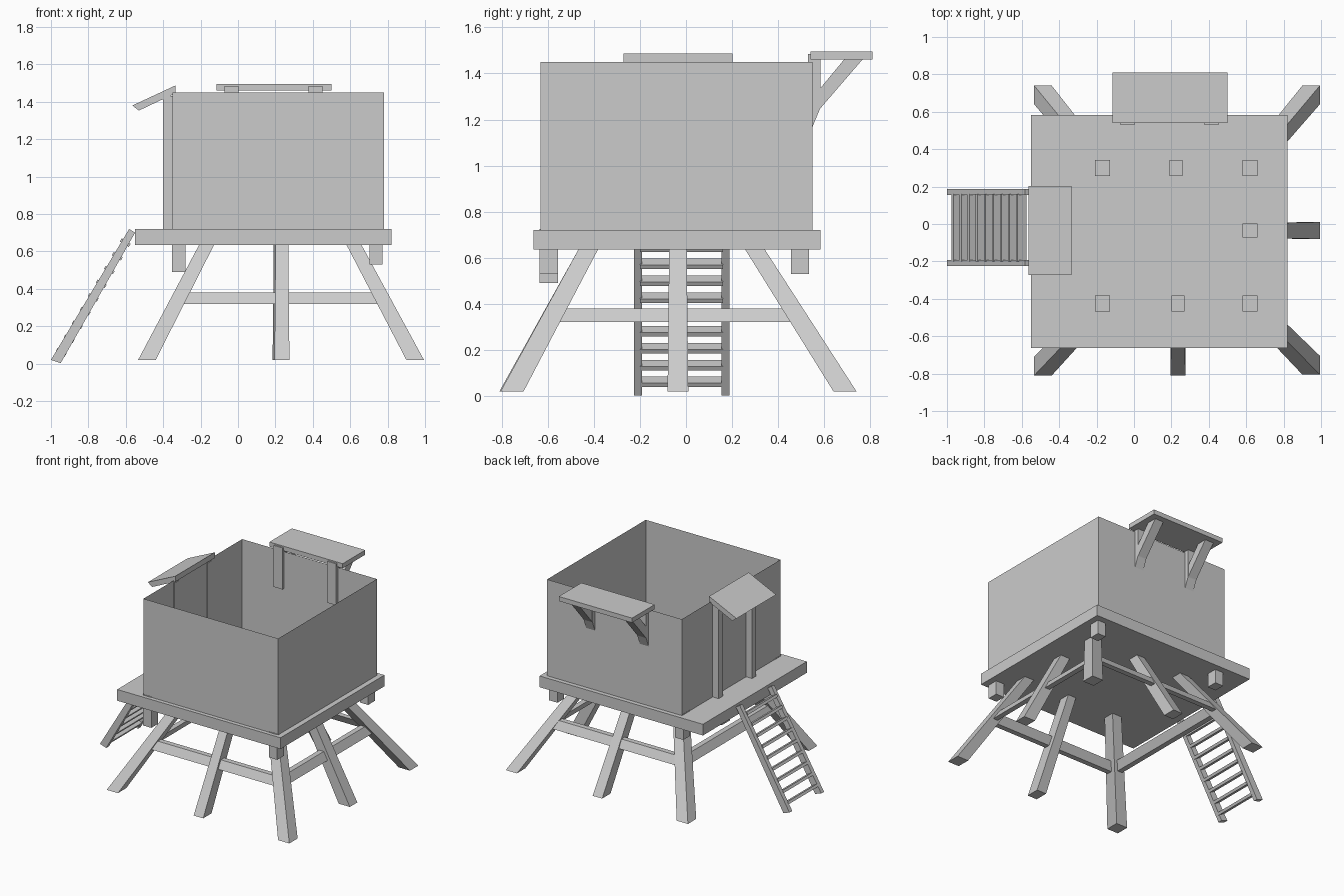
import bpy, bmesh, math
from mathutils import Vector

if "Cube" in bpy.data.objects:
    bpy.data.objects.remove(bpy.data.objects["Cube"])

grey = bpy.data.materials.new("plain grey")
grey.diffuse_color = (0.6, 0.6, 0.6, 1)
grey.use_nodes = True
grey.node_tree.nodes["Principled BSDF"].inputs["Base Color"].default_value = grey.diffuse_color


def add(name, verts, faces, fix=True):
    bm = bmesh.new()
    vs = [bm.verts.new(v) for v in verts]
    for f in faces:
        bm.faces.new([vs[i] for i in f])
    if fix:
        bmesh.ops.recalc_face_normals(bm, faces=bm.faces)
    mesh = bpy.data.meshes.new(name)
    bm.to_mesh(mesh)
    bm.free()
    mesh.materials.append(grey)
    ob = bpy.data.objects.new(name, mesh)
    bpy.context.collection.objects.link(ob)
    return ob


def rect(x0, x1, y0, y1, z):
    return [(x0, y0, z), (x1, y0, z), (x1, y1, z), (x0, y1, z)]


def loft(name, rings, closed=False, caps=True):
    """Skin a stack of equal rings; closed joins the last ring to the first."""
    n, m = len(rings[0]), len(rings)
    faces = []
    for r in range(m if closed else m - 1):
        s = (r + 1) % m
        for i in range(n):
            j = (i + 1) % n
            faces.append((r * n + i, r * n + j, s * n + j, s * n + i))
    if caps and not closed:
        faces += [tuple(range(n))[::-1], tuple(range((m - 1) * n, m * n))]
    return add(name, [v for ring in rings for v in ring], faces, caps)


def box(name, x0, x1, y0, y1, z0, z1):
    return loft(name, [rect(x0, x1, y0, y1, z0), rect(x0, x1, y0, y1, z1)])


def extrude(name, profile, a, b, axis):
    """Extrude a side profile (u, z) along x or y."""
    place = (lambda u, z, t: (t, u, z)) if axis == "x" else (lambda u, z, t: (u, t, z))
    return loft(name, [[place(u, z, t) for u, z in profile] for t in (a, b)])


# Platform and open-topped cabin walls
box("platform", -0.55, 0.82, -0.662, 0.583, 0.635, 0.72)
loft("cabin_walls", [rect(-0.35, 0.78, -0.632, 0.55, 0.72),
                     rect(-0.35, 0.78, -0.632, 0.55, 1.45)], caps=False)

# Splayed legs: foot centre, then centre where the leg meets the platform
legs = [(-0.487, -0.76, -0.168, -0.425), (0.235, -0.76, 0.235, -0.425),
        (0.947, -0.755, 0.62, -0.425), (0.947, -0.035, 0.62, -0.035),
        (0.947, 0.69, 0.62, 0.30), (0.225, 0.69, 0.225, 0.30),
        (-0.487, 0.69, -0.168, 0.30)]
for fx, fy, tx, ty in legs:
    hx = 0.047 if fx != tx else 0.04
    hy = 0.05 if fy != ty else 0.045
    rings = []
    for x, y, z, s in ((fx, fy, 0.02, 1), (tx, ty, 0.635, 0.85), (tx, ty, 0.735, 0.85)):
        rings.append(rect(x - hx * s, x + hx * s, y - hy * s, y + hy * s, z))
    loft("leg", rings)

# Ring of sloping cross beams between the legs
ring = [(0.015, 0.32), (-0.017, 0.38), (-0.057, 0.38), (-0.025, 0.32)]
loft("cross_beams", [rect(-0.34 - d, 0.79 + d, -0.61 - d, 0.52 + d, z) for d, z in ring],
     closed=True)

# Corner stubs under the platform
for x, y, z in ((-0.317, -0.595, 0.49), (0.738, -0.595, 0.53),
                (0.738, 0.495, 0.53), (-0.317, 0.495, 0.53)):
    box("corner_stub", x - 0.035, x + 0.035, y - 0.04, y + 0.04, z, 0.725)

# Ladder: two rails, treads set square to the slope
low, high = Vector((-0.974, 0.012)), Vector((-0.566, 0.71))
along = (high - low).normalized()
across = Vector((along.y, -along.x))
for y0 in (-0.225, 0.155):
    extrude("ladder_rail", [(-1.0, 0.02), (-0.948, 0.003), (-0.55, 0.70), (-0.582, 0.72)],
            y0, y0 + 0.033, "y")
for i in range(9):
    c = low.lerp(high, 0.07 + i * 0.105)
    corners = [c + across * (0.028 * a) + along * (0.01 * b)
               for a, b in ((-1, -1), (1, -1), (1, 1), (-1, 1))]
    extrude("ladder_tread", [tuple(p) for p in corners], -0.2, 0.16, "y")

# Entrance posts and their sloping canopy
for y in (0.155, -0.245):
    box("entrance_post", -0.40, -0.345, y - 0.025, y + 0.025, 0.72, 1.43)
extrude("entrance_canopy", [(-0.335, 1.487), (-0.565, 1.38), (-0.53, 1.353), (-0.335, 1.445)],
        -0.272, 0.202, "y")

# Rear shelf on two braced brackets
box("rear_shelf", -0.115, 0.50, 0.54, 0.81, 1.46, 1.495)
for x in (-0.035, 0.415):
    extrude("bracket_post", [(0.53, 1.17), (0.55, 1.17), (0.583, 1.25), (0.583, 1.485),
                             (0.53, 1.485)], x - 0.037, x + 0.037, "x")
    extrude("bracket_brace", [(0.56, 1.21), (0.583, 1.248), (0.77, 1.465), (0.69, 1.465),
                              (0.56, 1.308)], x - 0.036, x + 0.036, "x")
